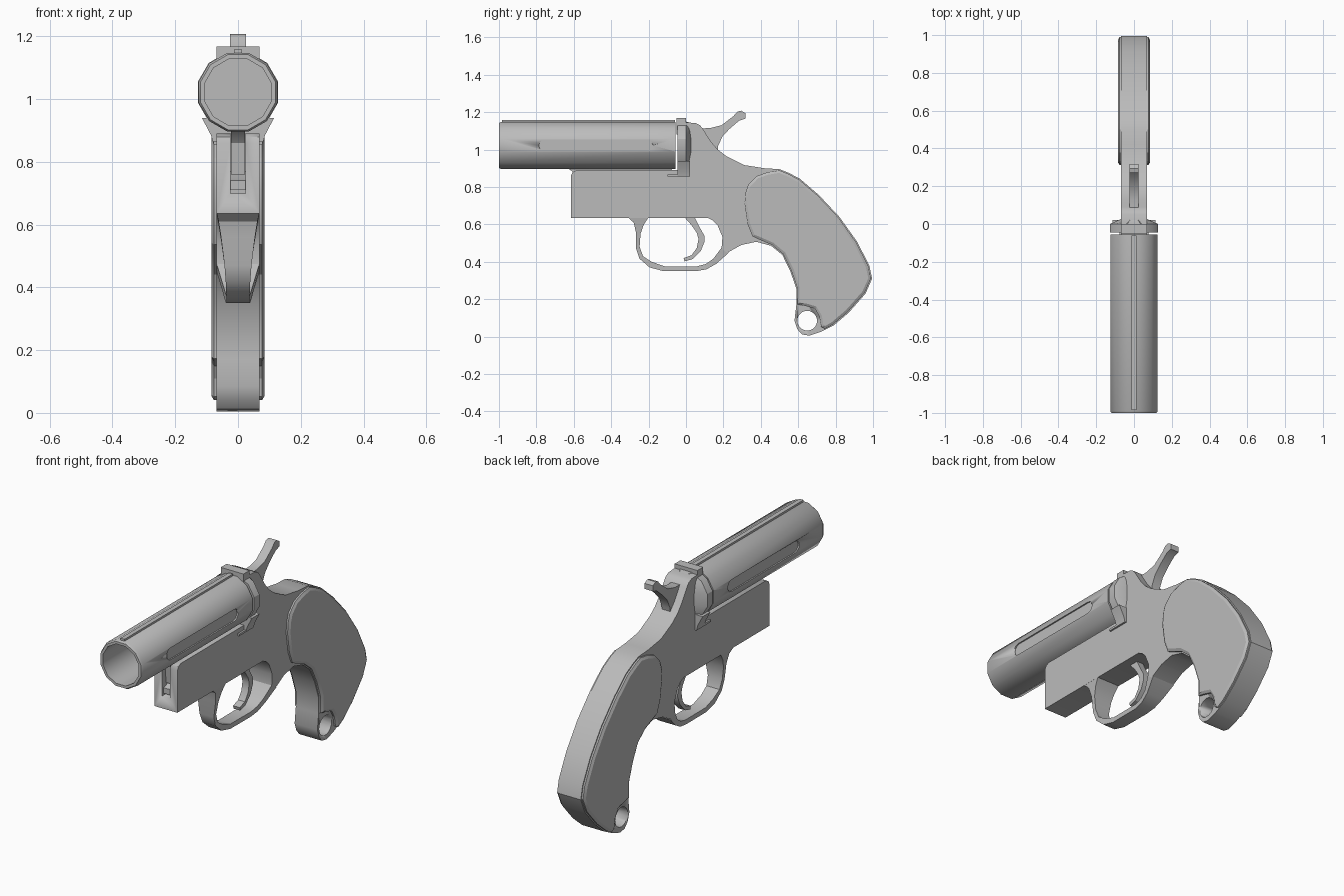
import bpy
import bmesh
import math
from mathutils import Vector

default_cube = bpy.data.objects.get("Cube")
if default_cube:
    bpy.data.objects.remove(default_cube, do_unlink=True)

metal = bpy.data.materials.new("grey metal")
metal.use_nodes = True
grey = (0.5, 0.5, 0.5, 1)
metal.diffuse_color = grey
metal.node_tree.nodes["Principled BSDF"].inputs["Base Color"].default_value = grey


def finish(name, bm, angle=30):
    """Turn a bmesh into a shaded object."""
    bmesh.ops.recalc_face_normals(bm, faces=bm.faces)
    mesh = bpy.data.meshes.new(name)
    bm.to_mesh(mesh)
    bm.free()
    obj = bpy.data.objects.new(name, mesh)
    bpy.context.collection.objects.link(obj)
    mesh.materials.append(metal)
    bpy.ops.object.select_all(action="DESELECT")
    obj.select_set(True)
    bpy.context.view_layer.objects.active = obj
    bpy.ops.object.shade_smooth_by_angle(angle=math.radians(angle))
    return obj


def loft(name, rings, closed=False, angle=30):
    """Skin a series of equal-length point rings, capped unless closed."""
    bm = bmesh.new()
    rows = [[bm.verts.new(p) for p in ring] for ring in rings]
    pairs = list(zip(rows, rows[1:]))
    if closed:
        pairs.append((rows[-1], rows[0]))
    else:
        bm.faces.new(rows[0])
        bm.faces.new(rows[-1])
    for a, b in pairs:
        for i in range(len(a)):
            j = (i + 1) % len(a)
            bm.faces.new((a[i], a[j], b[j], b[i]))
    return finish(name, bm, angle)


def plate(name, outline, x0, x1):
    """Extrude a side outline of (y, z) points across x."""
    return loft(name, [[(x, y, z) for y, z in outline] for x in (x0, x1)])


def box(name, x, y0, y1, z0, z1):
    return plate(name, [(y0, z0), (y1, z0), (y1, z1), (y0, z1)], -x, x)


def inset(outline, amount):
    """Move every outline point inward along its averaged edge normal."""
    pts = [Vector(p) for p in outline]
    area = sum(a.x * b.y - b.x * a.y for a, b in zip(pts, pts[1:] + pts[:1]))
    side = 1 if area > 0 else -1
    moved = []
    for i, p in enumerate(pts):
        along = (pts[(i + 1) % len(pts)] - pts[i - 1]).normalized()
        moved.append(tuple(p + side * amount * Vector((-along.y, along.x))))
    return moved


def circle(radius, y, squash=1, sides=12, z=1.022):
    """Ring around the barrel axis with a flat on each side."""
    angles = [2 * math.pi * (i + 0.5) / sides for i in range(sides)]
    return [(squash * radius * math.cos(a), y, z + radius * math.sin(a)) for a in angles]


def disc(y, z, radius, sides=20):
    steps = [2 * math.pi * i / sides for i in range(sides)]
    return [(y + radius * math.cos(a), z + radius * math.sin(a)) for a in steps]


def cut(target, cutter):
    """Subtract the cutter and discard it."""
    cutter.hide_render = True
    mod = target.modifiers.new("cut", "BOOLEAN")
    mod.operation = "DIFFERENCE"
    mod.solver = "EXACT"
    mod.object = cutter
    bpy.ops.object.select_all(action="DESELECT")
    target.select_set(True)
    bpy.context.view_layer.objects.active = target
    bpy.ops.object.modifier_apply(modifier=mod.name)
    bpy.data.objects.remove(cutter, do_unlink=True)


HALF = 0.068

# Grip edges shared by the frame and the side panels
back_strap = [(.5, .895), (.55, .875), (.61, .843), (.71, .757), (.82, .64), (.915, .507),
              (.98, .38), (.995, .31), (.96, .23), (.87, .128), (.79, .06)]
front_strap = [(.59, .17), (.59, .256), (.557, .352), (.515, .437), (.456, .485)]

# Frame with grip, lanyard eye and latch slot
frame_top = [(-.615, .635), (-.615, .86), (-.605, .88), (-.585, .89), (0, .89), (0, 1.145),
             (.05, 1.142), (.075, 1.13), (.09, 1.11), (.135, 1.04), (.17, 1), (.215, .965),
             (.31, .917), (.42, .9)]
butt = [(.72, .025), (.66, .005), (.62, .012), (.595, .04), (.58, .085)]
guard_root = [(.376, .507), (.296, .49), (.22, .448), (.19, .47), (.195, .533),
              (.168, .597), (.145, .62), (.115, .635)]
frame = plate("frame", frame_top + back_strap + butt + front_strap + guard_root, -HALF, HALF)
cut(frame, plate("eye_cutter", disc(.648, .085, .053), -.2, .2))
cut(frame, box("slot_cutter", .024, -.7, -.53, .7, .95))

# Latch and barrel lug inside the slot
plate("latch", [(-.6, .71), (-.53, .71), (-.53, .77), (-.57, .75), (-.6, .74)], -.024, .024)
plate("barrel_lug", [(-.64, .905), (-.61, .885), (-.59, .86), (-.58, .76), (-.52, .76),
                     (-.1, .87), (-.06, .91)], -.023, .023)

# Raised grip panels with bevelled rims
panel_top = [(.307, .71), (.312, .77), (.328, .816), (.376, .864), (.435, .885)]
panel_bottom = [(.744, .035), (.717, .05), (.707, .107), (.685, .145), (.637, .158)]
panel_front = [(.37, .522), (.35, .533), (.323, .6)]
panel = inset(panel_top + back_strap + panel_bottom + front_strap + panel_front, .006)
for side, label in ((1, "left"), (-1, "right")):
    layers = ((panel, .06), (panel, .077), (inset(panel, .014), .085))
    loft(label + "_grip_panel",
         [[(side * x, y, z) for y, z in shape] for shape, x in layers], angle=20)

# Trigger guard: strap that narrows toward the bottom
# (outer y, outer z, inner y, inner z, half width)
guard = [(-.31, .637, -.2, .637, HALF), (-.28, .61, -.225, .6, .062),
         (-.268, .56, -.243, .55, .054), (-.267, .47, -.248, .48, .043),
         (-.248, .416, -.23, .43, .039), (-.195, .37, -.184, .4, .037),
         (-.12, .35, -.115, .376, .037), (.055, .35, .06, .376, .038),
         (.11, .36, .105, .388, .042), (.163, .39, .145, .415, .05),
         (.23, .45, .19, .475, HALF)]
loft("trigger_guard", [[(-w, a, b), (w, a, b), (w, c, d), (-w, c, d)] for a, b, c, d, w in guard])

# Curved trigger
plate("trigger", [(-.01, .64), (.03, .595), (.057, .555), (.067, .523), (.058, .475),
                  (.03, .435), (-.013, .42), (-.008, .402), (.035, .414), (.08, .46),
                  (.1, .51), (.098, .54), (.07, .59), (.045, .64)], -.02, .02)

# Hammer with thumb spur
plate("hammer", [(.08, 1.113), (.13, 1.115), (.19, 1.13), (.253, 1.178), (.275, 1.203),
                 (.295, 1.208), (.317, 1.195), (.317, 1.165), (.285, 1.155), (.232, 1.11),
                 (.195, 1.07), (.172, 1.02), (.168, .98), (.08, .98)], -.025, .025)

# Hollow twelve-sided barrel with a closed breech end
barrel = loft("barrel", [circle(.124, -1), circle(.13, -.99), circle(.13, -.055),
                         circle(.11, -.055), circle(.11, -.1), circle(.11, -1)],
              closed=True, angle=35)
loft("breech_plug", [circle(.112, -.1), circle(.112, -.055)])

# Shallow round-ended flutes on both barrel sides
flute = [(y + .032 * math.cos(a), 1.022 + .032 * math.sin(a))
         for y, start in ((-.21, -90), (-.755, 90))
         for a in [math.radians(start + 30 * k) for k in range(7)]]
for side, label in ((1, "left"), (-1, "right")):
    cut(barrel, plate(label + "_flute_cutter", flute, side * .118, side * .2))

# Sighting rib along the barrel
box("barrel_rib", .012, -.985, -.06, 1.13, 1.158)

# Standing breech: round shield tapering into the frame, notch block and ledge
loft("breech_shield", [circle(.132, -.045), circle(.132, 0), circle(.124, .028, .55)])
box("rear_sight_block", HALF, -.05, 0, 1.08, 1.168)
loft("breech_ledge", [[(-x, -.045, z), (x, -.045, z), (x, .022, z), (-x, .022, z)]
                      for x, z in ((.078, .855), (.086, .885), (.115, .94))])
box("ledge_lip", .078, -.1, .022, .855, .866)
